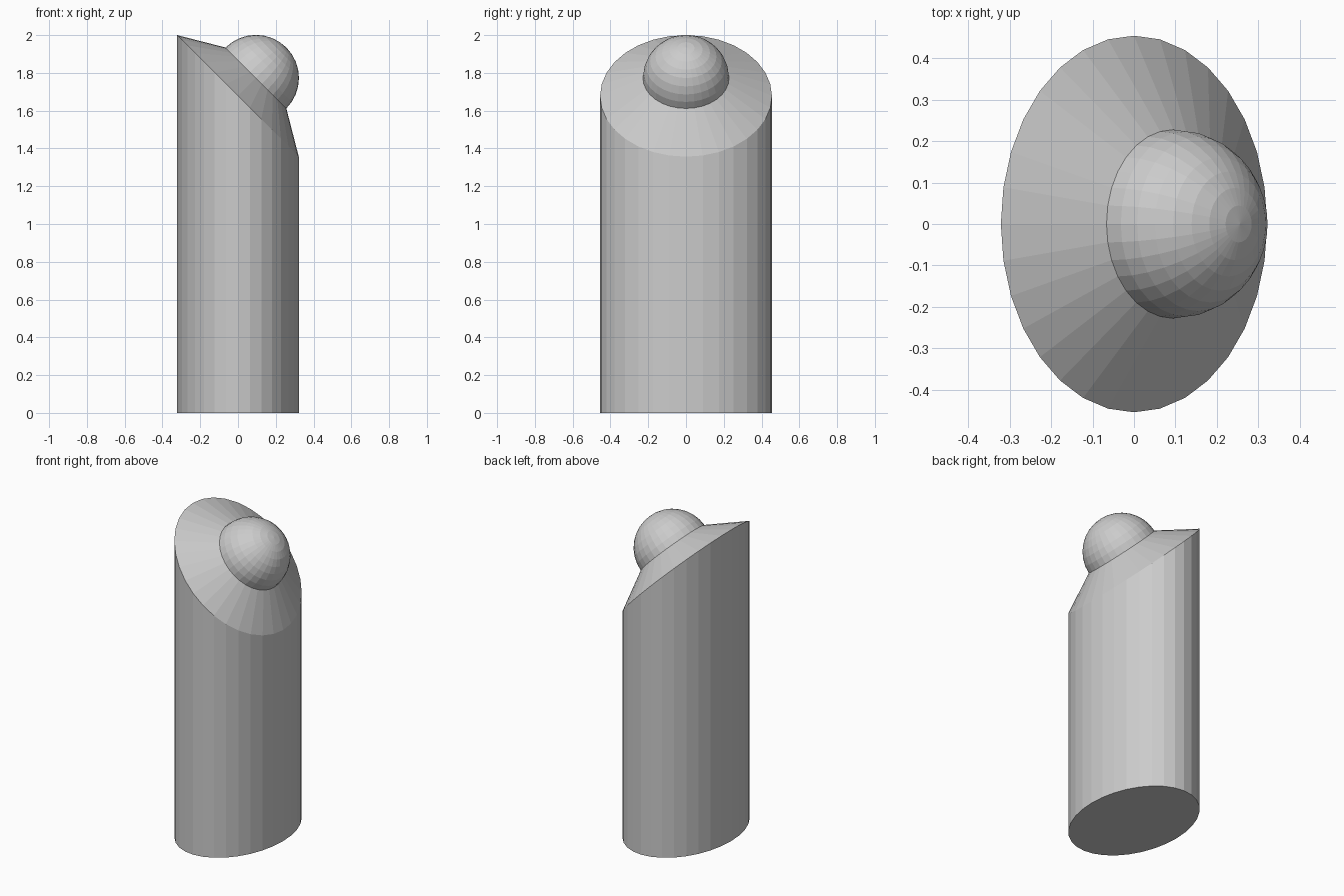
import bpy, bmesh
from math import sin, cos, pi, sqrt
from mathutils import Vector

if "Cube" in bpy.data.objects:
    bpy.data.objects.remove(bpy.data.objects["Cube"])

N = 32                      # sides around every ring
RIM_R, DOME_R = 0.455, 0.228
H = 1 / sqrt(2)
RIM_C = Vector((0, 0, 2 - RIM_R * H))   # centre of the 45 degree rim
AXIS = Vector((H, 0, H))                # direction the head faces
SLOPE = Vector((H, 0, -H))              # downhill direction in the rim plane
DOME_OFFSET = 0.134


def ring(bm, centre, radius):
    """Circle lying in the tilted plane."""
    return [bm.verts.new(centre + radius * (cos(a) * SLOPE + sin(a) * Vector((0, 1, 0))))
            for a in (2 * pi * i / N for i in range(N))]


def bridge(bm, a, b):
    for i in range(N):
        j = (i + 1) % N
        bm.faces.new((a[i], a[j], b[j], b[i]))


def finish(bm, name):
    bmesh.ops.recalc_face_normals(bm, faces=bm.faces)
    mesh = bpy.data.meshes.new(name)
    bm.to_mesh(mesh)
    bm.free()
    bpy.context.collection.objects.link(bpy.data.objects.new(name, mesh))


bm = bmesh.new()

# Post: the tilted rim dropped straight down to the ground
rim = ring(bm, RIM_C, RIM_R)
base = [bm.verts.new((v.co.x, v.co.y, 0)) for v in rim]
bridge(bm, base, rim)
bm.faces.new(base[::-1])

# Collar: sloping from the rim up to the dome
dome_c = RIM_C + AXIS * DOME_OFFSET
last = ring(bm, dome_c, DOME_R)
bridge(bm, rim, last)

# Dome: hemisphere whose pole points along the head axis
for k in range(1, 8):
    t = k * pi / 16
    nxt = ring(bm, dome_c + AXIS * DOME_R * sin(t), DOME_R * cos(t))
    bridge(bm, last, nxt)
    last = nxt
pole = bm.verts.new(dome_c + AXIS * DOME_R)
for i in range(N):
    bm.faces.new((last[i], last[(i + 1) % N], pole))

finish(bm, "domed_post")
